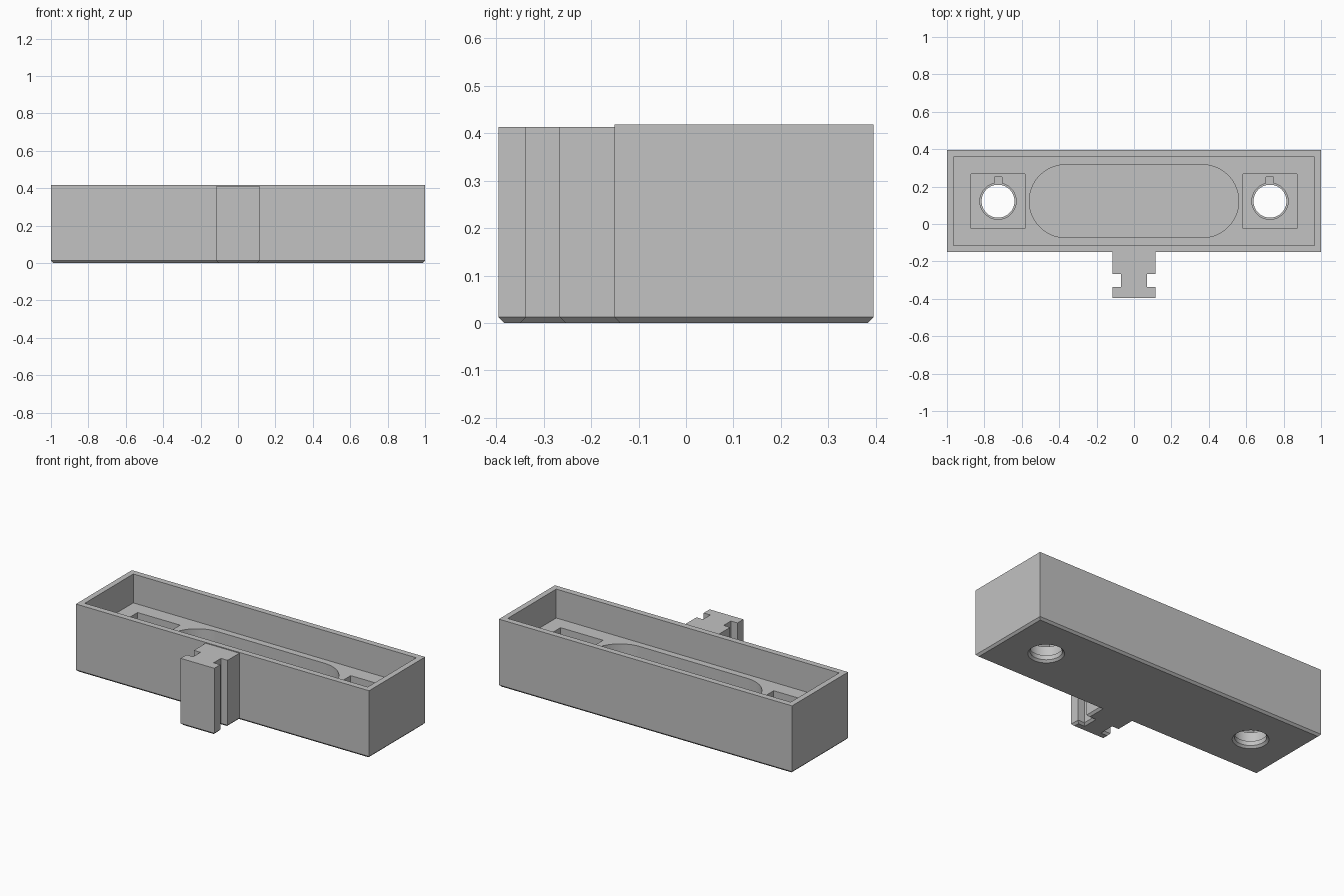
import bpy, bmesh
from math import pi, cos, sin

cube = bpy.data.objects.get("Cube")
if cube:
    bpy.data.objects.remove(cube, do_unlink=True)

grey = bpy.data.materials.new("plain grey")
grey.use_nodes = True
colour = (0.54, 0.54, 0.54, 1)
grey.diffuse_color = colour
grey.node_tree.nodes["Principled BSDF"].inputs["Base Color"].default_value = colour

CHAMFER = 0.0125
MID_Y = 0.122      # centre line of the tray
HOLE_X = 0.727
FLOOR, POCKET, STEP = 0.24, 0.1, 0.04
ABOVE = 0.6        # cutters end above the rim


def loft(name, rings):
    """Solid through matching outlines, each given as (points, height)."""
    bm = bmesh.new()
    loops = [[bm.verts.new((x, y, z)) for x, y in pts] for pts, z in rings]
    n = len(loops[0])
    for low, high in zip(loops, loops[1:]):
        for i in range(n):
            j = (i + 1) % n
            bm.faces.new((low[i], low[j], high[j], high[i]))
    bm.faces.new(loops[0][::-1])
    bm.faces.new(loops[-1])
    bmesh.ops.recalc_face_normals(bm, faces=bm.faces)
    mesh = bpy.data.meshes.new(name)
    bm.to_mesh(mesh)
    bm.free()
    mesh.materials.append(grey)
    obj = bpy.data.objects.new(name, mesh)
    bpy.context.collection.objects.link(obj)
    return obj


def rect(cx, cy, hx, hy):
    return [(cx - hx, cy - hy), (cx + hx, cy - hy), (cx + hx, cy + hy), (cx - hx, cy + hy)]


def stadium(cx, cy, r, half=0.0, steps=48):
    """Circle, or a long slot when half is the straight half length."""
    pts = []
    for i in range(steps):
        a = -pi / 2 + 2 * pi * (i + 0.5) / steps
        shift = half if cos(a) > 0 else -half
        pts.append((cx + shift + r * cos(a), cy + r * sin(a)))
    return pts


def cut(target, cutter):
    mod = target.modifiers.new("cut", "BOOLEAN")
    mod.operation, mod.solver, mod.object = "DIFFERENCE", "EXACT", cutter
    cutter.hide_render = True
    bpy.context.view_layer.objects.active = target
    bpy.ops.object.modifier_apply(modifier=mod.name)
    bpy.data.objects.remove(cutter, do_unlink=True)


# Tray with a chamfered lower edge
outer = rect(0, MID_Y, 1, 0.273)
tray = loft("tray", [(rect(0, MID_Y, 1 - CHAMFER, 0.273 - CHAMFER), 0),
                     (outer, CHAMFER), (outer, 0.418)])

# Open cavity and the long rounded recess in its floor
cut(tray, loft("cavity", [(rect(0, MID_Y, 0.965, 0.236), z) for z in (FLOOR, ABOVE)]))
cut(tray, loft("long_recess", [(stadium(0, MID_Y, 0.195, 0.365, 64), z) for z in (POCKET, ABOVE)]))

# Square pockets with keyed, stepped through holes
for x in (-HOLE_X, HOLE_X):
    cut(tray, loft("pocket", [(rect(x, MID_Y, 0.145, 0.145), z) for z in (POCKET, ABOVE)]))
    cut(tray, loft("bore", [(stadium(x, MID_Y, 0.097), z) for z in (STEP, FLOOR)]))
    cut(tray, loft("key_notch", [(rect(x, MID_Y + 0.09, 0.02, 0.04), z) for z in (STEP, FLOOR)]))
    cut(tray, loft("through_hole", [(stadium(x, MID_Y, r), z) for r, z in
                                    ((0.088 + 2 * CHAMFER, -CHAMFER), (0.088, CHAMFER), (0.088, FLOOR))]))


# Grooved mounting post on the front
def post_outline(d):
    wide, neck = 0.115 - d, 0.07 - d
    right = [(wide, -0.395 + d), (wide, -0.337 - d), (neck, -0.337 - d),
             (neck, -0.266 + d), (wide, -0.266 + d), (wide, -0.126 - d)]
    return right + [(-x, y) for x, y in reversed(right)]


post = loft("mounting_post", [(post_outline(CHAMFER), 0), (post_outline(0), CHAMFER),
                              (post_outline(0), 0.413)])

# Smooth the round walls, keep the hard edges
for obj in (tray, post):
    bpy.ops.object.select_all(action="DESELECT")
    obj.select_set(True)
    bpy.context.view_layer.objects.active = obj
    bpy.ops.object.shade_smooth_by_angle(angle=pi / 6)
